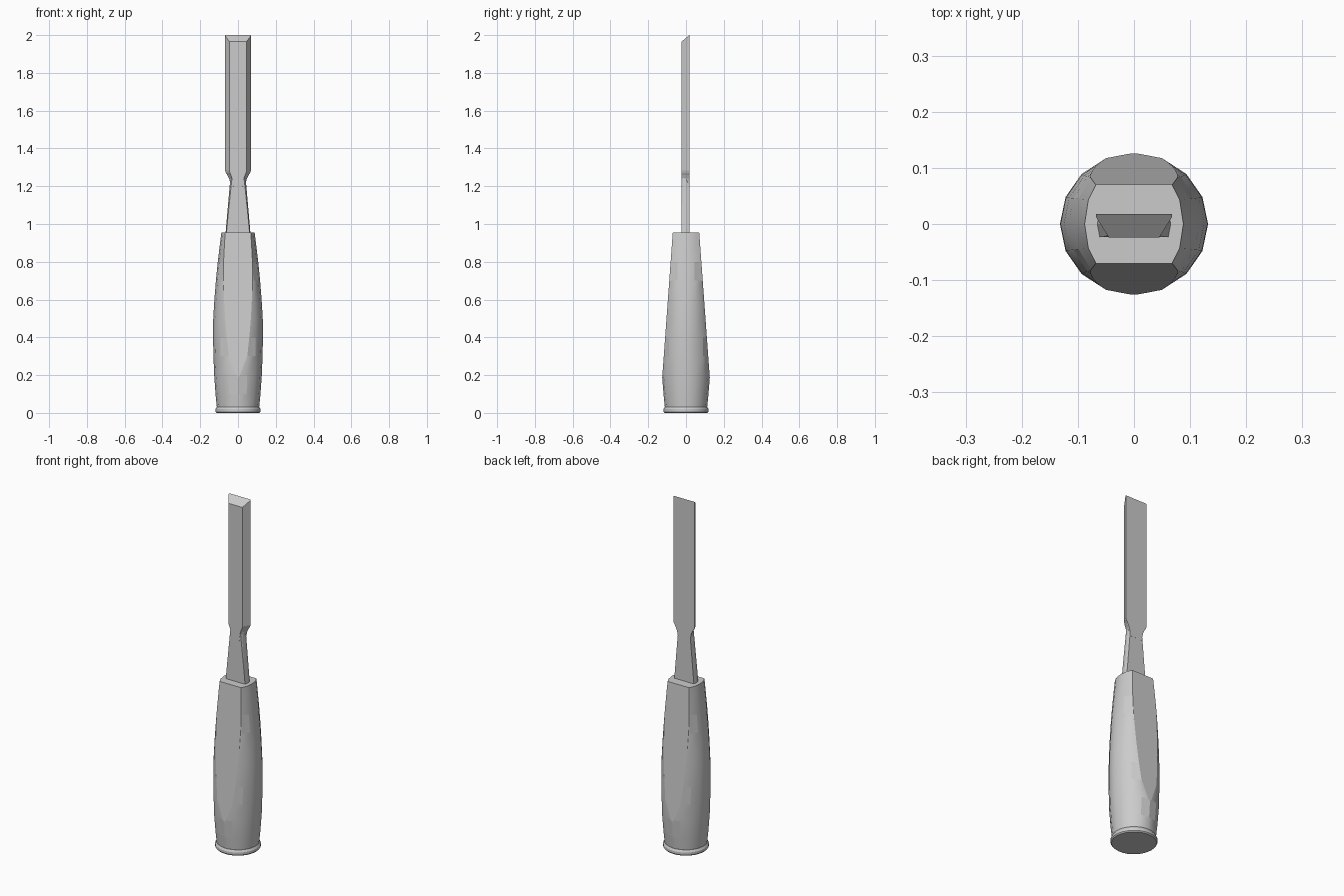
import bpy, bmesh
from math import cos, sin, pi, radians
from mathutils import Vector

if "Cube" in bpy.data.objects:
    bpy.data.objects.remove(bpy.data.objects["Cube"])


def loft(name, sections, cuts=(), smooth=True, angle=28):
    """Skin stacked cross-sections, plane off flats, shade by angle."""
    bm = bmesh.new()
    rings = [[bm.verts.new(p) for p in s] for s in sections]
    n = len(rings[0])
    for a, b in zip(rings, rings[1:]):
        for i in range(n):
            j = (i + 1) % n
            bm.faces.new((a[i], a[j], b[j], b[i]))
    bm.faces.new(rings[0][::-1])
    bm.faces.new(rings[-1])
    flats = []
    for point, normal in cuts:
        geom = bm.verts[:] + bm.edges[:] + bm.faces[:]
        bmesh.ops.bisect_plane(bm, geom=geom, plane_co=point, plane_no=normal,
                               clear_outer=True, dist=1e-5)
        edges = [e for e in bm.edges if e.is_boundary]
        bmesh.ops.holes_fill(bm, edges=edges, sides=0)
        flats.append(Vector(normal).normalized())
    bmesh.ops.recalc_face_normals(bm, faces=bm.faces[:])
    for f in bm.faces:
        f.normal_update()
        f.smooth = smooth and len(f.verts) <= 4

    def is_flat(f):
        return len(f.verts) > 4 and any(f.normal.dot(d) > 0.9999 for d in flats)

    for e in bm.edges:
        planed = any(is_flat(f) for f in e.link_faces)
        e.smooth = not planed and e.calc_face_angle(0) < radians(angle)
    mesh = bpy.data.meshes.new(name)
    bm.to_mesh(mesh)
    bm.free()
    obj = bpy.data.objects.new(name, mesh)
    bpy.context.collection.objects.link(obj)
    return obj


def oval(z, rx, ry, n):
    return [(rx * cos(2 * pi * i / n), ry * sin(2 * pi * i / n), z)
            for i in range(n)]


def slope(y0, z0, y1, z1):
    """Cutting plane leaning through two (y, z) points, facing outward in y."""
    side = 1 if y0 > 0 else -1
    return (0, y0, z0), (0, side * (z1 - z0), side * (y0 - y1))


# Handle: barrel with two tapering flats on front and back
barrel = [(.03, .112, .112), (.1, .119, .119), (.2, .126, .127),
          (.3, .130, .127), (.4, .132, .126), (.5, .131, .124),
          (.6, .125, .122), (.7, .117, .120), (.8, .107, .117),
          (.9, .095, .115), (.955, .088, .114)]
loft("handle", [oval(z, rx, ry, 16) for z, rx, ry in barrel],
     [slope(s * .125, .2, s * .07, .955) for s in (-1, 1)])

# Striking cap at the base
cap = [(0, .114), (.006, .119), (.02, .119), (.025, .116), (.032, .112)]
loft("end_cap", [oval(z, r, r, 32) for z, r in cap])

# Conical neck planed down to the thickness of the blade
neck = [(.95, .066), (1.18, .046), (1.27, .038)]
loft("neck", [oval(z, r, r, 16) for z, r in neck],
     [slope(-.046, 1.185, -.031, 1.215), slope(-.031, 1.215, -.0235, 1.25),
      slope(.046, 1.185, .029, 1.215), slope(.029, 1.215, .0175, 1.25),
      slope(-.0235, 1.2, -.0235, 1.3), slope(.0175, 1.2, .0175, 1.3)])


# Bevel-edged blade: flared shoulder, straight body, slanted cutting tip
def blade_section(z, w, tip=0):
    front = w * .66
    half = [(front, -.024), (w, .013), (w, .018)]
    pts = half + [(-x, y) for x, y in reversed(half)]
    return [(x, y, z + tip * (y - .018) / .042) for x, y in pts]


shoulder = [(1.19, .036), (1.22, .042), (1.24, .047), (1.26, .057),
            (1.27, .064), (1.282, .068)]
loft("blade", [blade_section(z, w) for z, w in shoulder]
     + [blade_section(2.0, .068, .035)], smooth=False)
